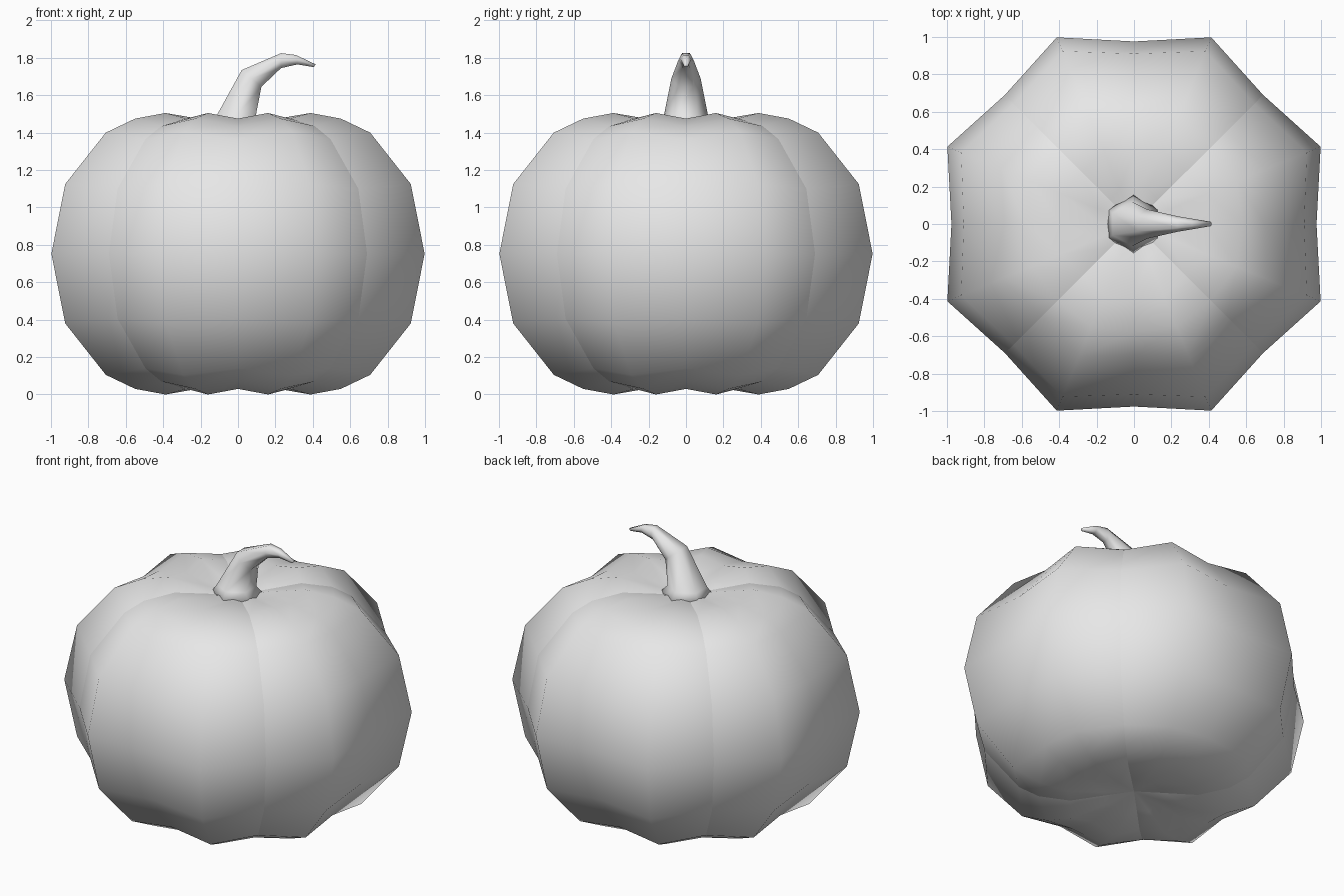
import bpy, bmesh, math

cube = bpy.data.objects.get("Cube")
if cube:
    bpy.data.objects.remove(cube)

grey = bpy.data.materials.new("plain_grey")
grey.use_nodes = True
grey.diffuse_color = (0.8, 0.8, 0.8, 1)
grey.node_tree.nodes["Principled BSDF"].inputs["Base Color"].default_value = (0.8, 0.8, 0.8, 1)


def finish(bm, name):
    """Turn a bmesh into a smooth-shaded object."""
    bmesh.ops.recalc_face_normals(bm, faces=bm.faces[:])
    for face in bm.faces:
        face.smooth = True
    mesh = bpy.data.meshes.new(name)
    bm.to_mesh(mesh)
    bm.free()
    mesh.materials.append(grey)
    obj = bpy.data.objects.new(name, mesh)
    bpy.context.collection.objects.link(obj)
    return obj


def bridge(bm, rings):
    """Join neighbouring closed rings with quads."""
    for a, b in zip(rings, rings[1:]):
        n = len(a)
        for i in range(n):
            j = (i + 1) % n
            bm.faces.new((a[i], a[j], b[j], b[i]))


# Pumpkin body: upper half profiles (radius, height) of ribs and grooves
HEIGHT = 1.505
MID = HEIGHT / 2
rib = [(1.08, MID), (1.0, 1.125), (0.765, 1.4), (0.595, 1.475), (0.42, 1.505), (0.2, 1.47)]
groove = [(0.976, MID), (0.91, 1.1), (0.7, 1.365), (0.58, 1.435), (0.39, 1.475), (0.18, 1.45)]
PIT = 1.43


def full(profile):
    """Mirror the upper half profile about the waist."""
    return [(r, HEIGHT - z) for r, z in reversed(profile[1:])] + profile


bm = bmesh.new()
rings = []
for rib_point, groove_point in zip(full(rib), full(groove)):
    ring = []
    for i in range(16):
        r, z = rib_point if i % 2 else groove_point
        a = math.pi * i / 8
        ring.append(bm.verts.new((r * math.cos(a), r * math.sin(a), z)))
    rings.append(ring)
bridge(bm, rings)
for ring, z in ((rings[0], HEIGHT - PIT), (rings[-1], PIT)):
    pole = bm.verts.new((0, 0, z))
    for i in range(16):
        bm.faces.new((ring[i], ring[(i + 1) % 16], pole))
# Crease the four diagonal grooves
for edge in bm.edges:
    a, b = (v.co for v in edge.verts)
    if all(abs(abs(p.x) - abs(p.y)) < 0.001 for p in (a, b)):
        edge.smooth = False
finish(bm, "pumpkin_body")

# Stem: six-sided sections as (left x, left z, right x, right z, half width)
sections = [
    (-0.15, 1.43, 0.15, 1.43, 0.17),
    (-0.115, 1.49, 0.095, 1.49, 0.118),
    (0.02, 1.735, 0.125, 1.645, 0.078),
    (0.23, 1.825, 0.23, 1.745, 0.042),
    (0.31, 1.815, 0.318, 1.765, 0.028),
    (0.415, 1.765, 0.405, 1.75, 0.012),
]
bm = bmesh.new()
rings = []
for lx, lz, rx, rz, width in sections:
    ring = []
    for i in range(6):
        a = math.radians(30 + 60 * i)
        t = 0.5 + 0.5 * math.cos(a) / math.cos(math.pi / 6)
        ring.append(bm.verts.new((lx + (rx - lx) * t, width * math.sin(a), lz + (rz - lz) * t)))
    rings.append(ring)
bridge(bm, rings)
bm.faces.new(rings[0])
bm.faces.new(rings[-1])
finish(bm, "stem")
